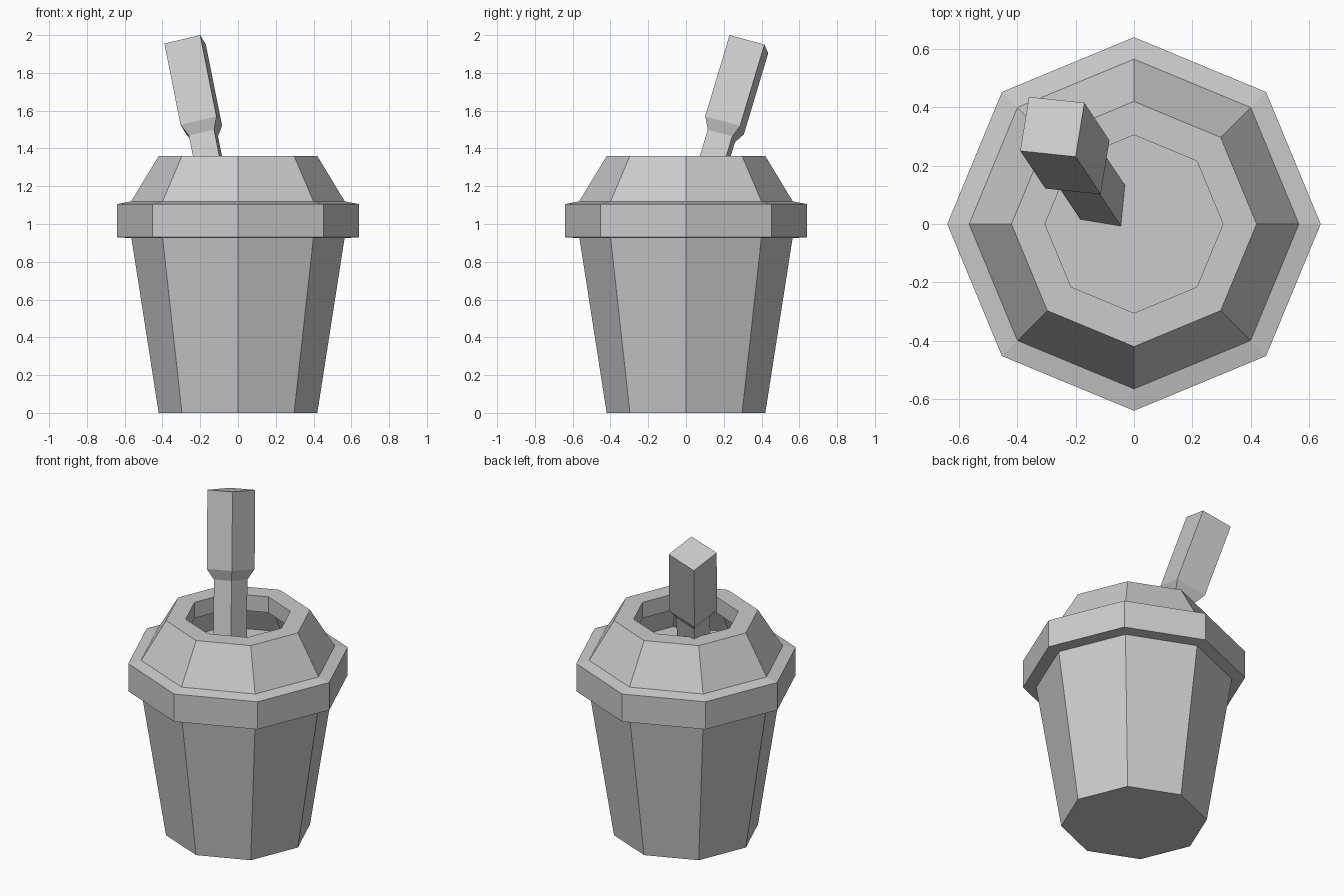
import bpy
import bmesh
from math import cos, sin, pi
from mathutils import Vector

if "Cube" in bpy.data.objects:
    bpy.data.objects.remove(bpy.data.objects["Cube"])


def loft(name, rings, cap_start=True, cap_end=True):
    """Skin a list of equal-length point rings with flat quads."""
    bm = bmesh.new()
    loops = [[bm.verts.new(p) for p in ring] for ring in rings]
    n = len(rings[0])
    for a, b in zip(loops, loops[1:]):
        for i in range(n):
            j = (i + 1) % n
            bm.faces.new((a[i], a[j], b[j], b[i]))
    if cap_start:
        bm.faces.new(loops[0][::-1])
    if cap_end:
        bm.faces.new(loops[-1])
    bmesh.ops.recalc_face_normals(bm, faces=bm.faces)
    mesh = bpy.data.meshes.new(name)
    bm.to_mesh(mesh)
    bm.free()
    obj = bpy.data.objects.new(name, mesh)
    bpy.context.collection.objects.link(obj)
    return obj


def octagon(radius, z):
    return [(radius * cos(i * pi / 4), radius * sin(i * pi / 4), z) for i in range(8)]


FLOOR = 1.09

# Tapered eight-sided cup
loft("cup", [octagon(0.42, 0), octagon(0.565, 0.93)])

# Lid: rim band, sloped shoulder, opening lip and recessed floor
lid_profile = [(0.565, 0.925), (0.64, 0.93), (0.64, 1.105), (0.565, 1.12),
               (0.42, 1.36), (0.305, 1.36), (0.305, 1.26), (0.35, 1.26), (0.43, FLOOR)]
loft("lid", [octagon(r, z) for r, z in lid_profile])

# Leaning square straw: wide mouthpiece, short taper, thin stem
top = Vector((-0.28, 0.333, 1.9525))
axis = Vector((-0.188, 0.282, 0.941)).normalized()
u = Vector((-0.19, 0.02, -0.045)) / 2
v = Vector((0.03, 0.185, -0.05)) / 2
corners = [-u - v, u - v, u + v, v - u]


def section(distance, scale):
    return [top - axis * distance + c * scale for c in corners]


stem = section(0.517, 0.70)
# Stem ends flush with the recessed floor
foot = [p - axis * ((p.z - FLOOR) / axis.z) for p in stem]
loft("straw", [section(0, 1), section(0.457, 1), stem, foot])
